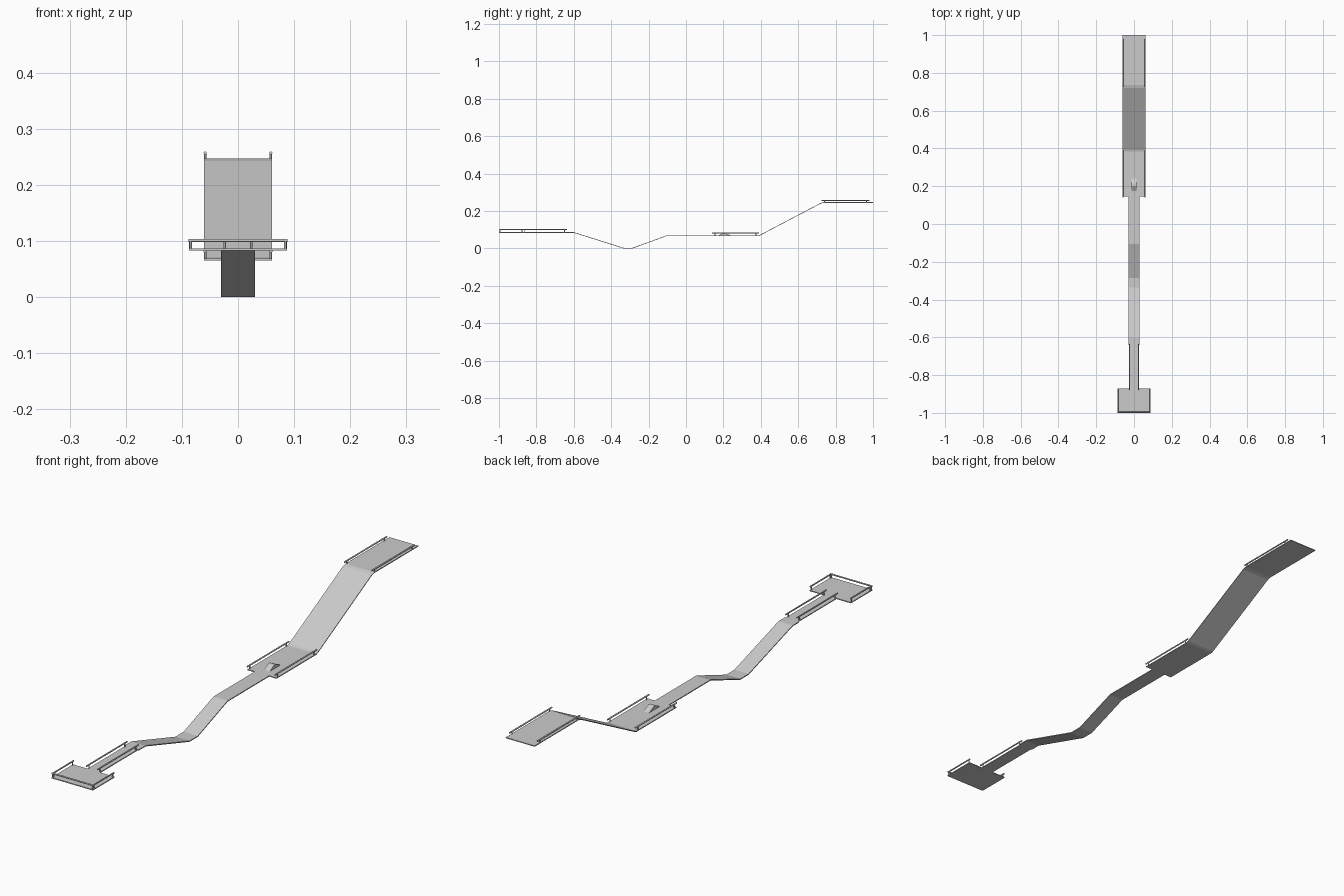
import bpy, bmesh
from mathutils import Vector

if "Cube" in bpy.data.objects:
    bpy.data.objects.remove(bpy.data.objects["Cube"])

T = 0.0035       # sheet thickness
R = 0.0028       # rail radius
P = 0.0022       # post radius


def finish(name, bm, smooth=False):
    bmesh.ops.recalc_face_normals(bm, faces=bm.faces)
    me = bpy.data.meshes.new(name)
    bm.to_mesh(me)
    bm.free()
    ob = bpy.data.objects.new(name, me)
    bpy.context.collection.objects.link(ob)
    if smooth:
        bpy.context.view_layer.objects.active = ob
        ob.select_set(True)
        bpy.ops.object.shade_smooth_by_angle()
        ob.select_set(False)
    return ob


def ribbon(name, pts, half, t=T):
    """Bent sheet following (y, top z) points across the width."""
    bm = bmesh.new()
    rings = []
    for y, z in pts:
        rings.append([bm.verts.new(c) for c in (
            (-half, y, z), (half, y, z), (half, y, z - t), (-half, y, z - t))])
    for a, b in zip(rings, rings[1:]):
        for i in range(4):
            j = (i + 1) % 4
            bm.faces.new((a[i], a[j], b[j], b[i]))
    bm.faces.new(rings[0])
    bm.faces.new(rings[-1])
    return finish(name, bm)


def tube(bm, a, b, r):
    a, b = Vector(a), Vector(b)
    d = b - a
    m = d.to_track_quat('Z', 'Y').to_matrix().to_4x4()
    m.translation = (a + b) / 2
    bmesh.ops.create_cone(bm, cap_ends=True, segments=12, radius1=r,
                          radius2=r, depth=d.length, matrix=m)


def rail(name, a, b, deck, z, inset=0.015):
    """Straight handrail from a to b (x, y) with a post near each end."""
    bm = bmesh.new()
    a, b = Vector((*a, z)), Vector((*b, z))
    tube(bm, a, b, R)
    step = (b - a).normalized() * inset
    for p in (a + step, b - step):
        tube(bm, (p.x, p.y, deck - T / 2), p, P)
    return finish(name, bm, True)


# Start platform and narrow run-up
ribbon("start_platform", [(-1, 0.087), (-0.87, 0.087)], 0.0875)
ribbon("start_walkway", [(-0.87, 0.087), (-0.64, 0.087)], 0.026)

# Dipping track
ribbon("dip_track", [(-0.64, 0.087), (-0.6, 0.087), (-0.335, T), (-0.285, T),
                     (-0.105, 0.069), (0.145, 0.069)], 0.03)

# Wide middle deck, climbing ramp and top deck
ribbon("climb_track", [(0.145, 0.069), (0.385, 0.069), (0.395, 0.072),
                       (0.72, 0.243), (0.735, 0.247), (1, 0.247)], 0.061)

# Handrails
rail("start_front_rail", (-0.0885, -0.996), (0.0885, -0.996), 0.087, 0.101, 0.004)
for s, side in ((-1, "left"), (1, "right")):
    rail(f"start_{side}_rail", (s * 0.085, -0.996), (s * 0.085, -0.87), 0.087, 0.101, 0.006)
    rail(f"walkway_{side}_rail", (s * 0.0235, -0.88), (s * 0.0235, -0.635), 0.087, 0.101)
    rail(f"middle_{side}_rail", (s * 0.0585, 0.14), (s * 0.0585, 0.39), 0.069, 0.082)
    rail(f"top_{side}_rail", (s * 0.0585, 0.725), (s * 0.0585, 0.98), 0.247, 0.257)

# Small kicker ramp on the middle deck
bm = bmesh.new()
prof = [(0.175, 0.069), (0.20, 0.083), (0.21, 0.083), (0.24, 0.069)]
f = bm.faces.new([bm.verts.new((-0.012, y, z)) for y, z in prof])
ext = bmesh.ops.extrude_face_region(bm, geom=[f])
bmesh.ops.translate(bm, vec=(0.024, 0, 0),
                    verts=[v for v in ext["geom"] if isinstance(v, bmesh.types.BMVert)])
finish("kicker_ramp", bm)
